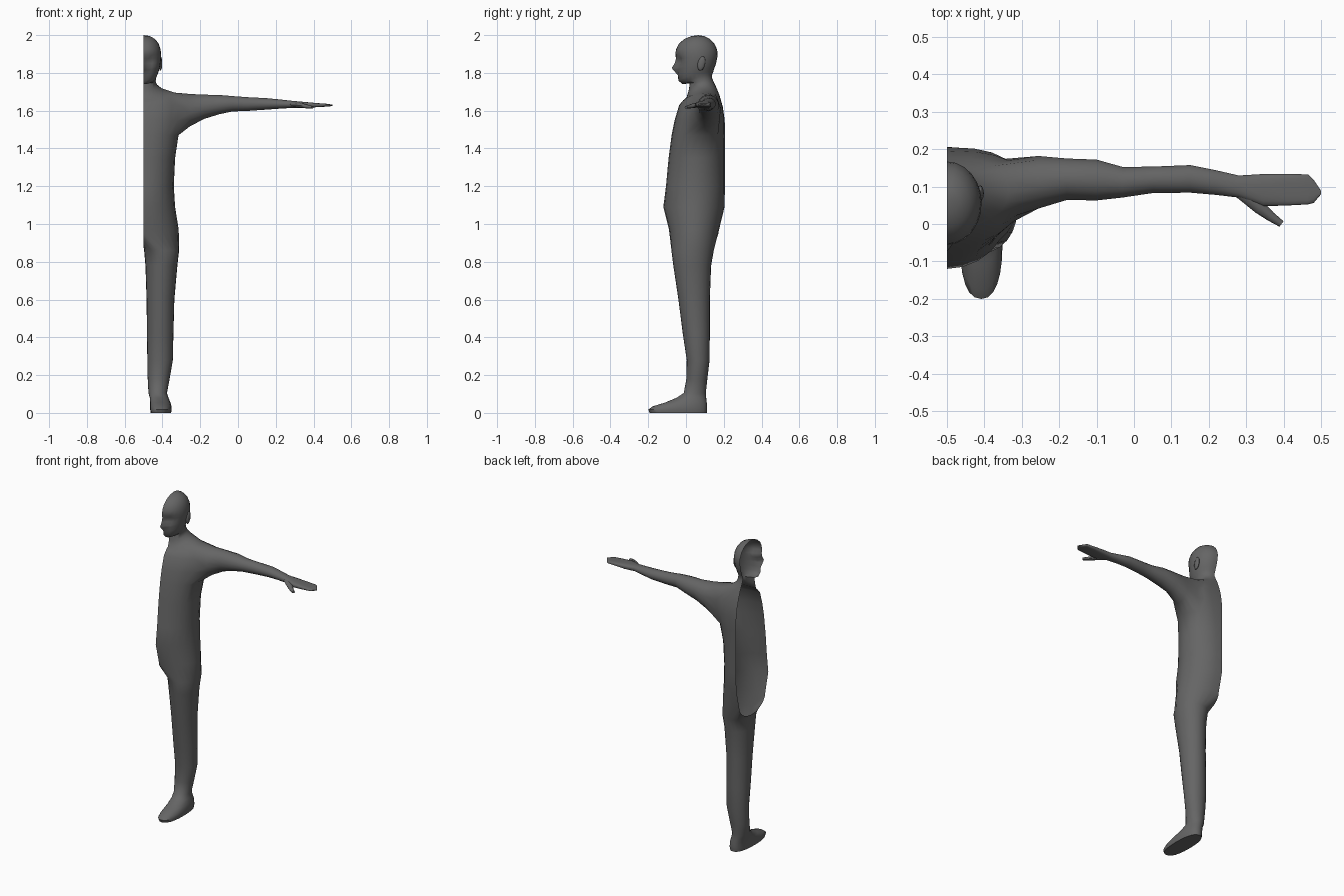
import bpy, bmesh, math
from mathutils import Vector, Matrix

CUT = -0.5          # open mirror plane of the half figure
N, INNER = 13, 11   # columns around the torso half, extra columns inside the leg

grey = bpy.data.materials.new("dark_grey")
grey.diffuse_color = (.13, .13, .13, 1)


def oval(a, n=2.0):
    """Unit superellipse point at angle a."""
    c, s = math.cos(a), math.sin(a)
    return (math.copysign(abs(c) ** (2 / n), c), math.copysign(abs(s) ** (2 / n), s))


def skin(bm, r1, r2, closed):
    n = len(r1)
    for i in range(n if closed else n - 1):
        j = (i + 1) % n
        bm.faces.new((r1[i], r1[j], r2[j], r2[i]))


def finish(bm, name, angle=50):
    bmesh.ops.recalc_face_normals(bm, faces=bm.faces)
    me = bpy.data.meshes.new(name)
    bm.to_mesh(me)
    bm.free()
    me.materials.append(grey)
    ob = bpy.data.objects.new(name, me)
    bpy.context.collection.objects.link(ob)
    bpy.ops.object.select_all(action='DESELECT')
    ob.select_set(True)
    bpy.context.view_layer.objects.active = ob
    bpy.ops.object.shade_smooth_by_angle(angle=math.radians(angle))
    return ob


bm = bmesh.new()

# Torso, neck and head: half rings (z front, z side, z back, y front, y back, x side)
rings = [
    (.97, .97, .97, -.09, .175, -.314), (1.09, 1.09, 1.09, -.12, .204, -.333),
    (1.2, 1.2, 1.2, -.106, .206, -.34), (1.35, 1.35, 1.35, -.092, .206, -.333),
    (1.47, 1.47, 1.47, -.076, .206, -.315), (1.55, 1.55, 1.55, -.06, .205, -.295),
    (1.63, 1.63, 1.62, -.036, .195, -.29), (1.655, 1.695, 1.68, -.015, .178, -.335),
    (1.67, 1.712, 1.72, .003, .162, -.4), (1.71, 1.735, 1.745, .015, .15, -.428),
    (1.745, 1.755, 1.77, .02, .139, -.436), (1.74, 1.775, 1.79, -.02, .138, -.433),
    (1.76, 1.795, 1.805, -.04, .144, -.425), (1.79, 1.815, 1.825, -.044, .15, -.418),
    (1.815, 1.835, 1.84, -.046, .156, -.413), (1.827, 1.847, 1.855, -.047, .16, -.411),
    (1.85, 1.86, 1.87, -.048, .163, -.409), (1.875, 1.88, 1.885, -.05, .166, -.407),
    (1.895, 1.9, 1.905, -.056, .167, -.407), (1.925, 1.925, 1.925, -.053, .164, -.41),
    (1.955, 1.955, 1.955, -.037, .15, -.42), (1.98, 1.98, 1.98, -.008, .126, -.44),
    (1.995, 1.995, 1.995, .03, .095, -.467)]
nose = {14: .022, 15: .028, 16: .012, 17: .003}   # push of the centre column
eyes = {16: .010, 17: .012}                        # socket depth
back = {4: 2.3, 5: 2.6, 6: 2.8, 7: 2.6, 8: 2.2}    # squarer shoulder blades
grid = []
for r, (zf, zs, zb, yf, yb, xo) in enumerate(rings):
    row = []
    for c in range(N):
        n = back.get(r, 2) if c > N // 2 else 2
        x, s = oval(math.radians(-90 + 180 * c / (N - 1)), n)
        y = (yf + yb) / 2 + s * (yb - yf) / 2
        z = zs + (zb - zf) / 2 * s + ((zb + zf) / 2 - zs) * s * s
        if c == 0:
            y -= nose.get(r, 0)
        if c in (1, 2):
            y += eyes.get(r, 0)
        row.append(bm.verts.new((CUT + abs(x) * (xo - CUT), y, z)))
    grid.append(row)

# Skin the rows, leaving an armhole
R0, R1, C0, C1 = 4, 7, 4, 9
for r in range(len(grid) - 1):
    for c in range(N - 1):
        if R0 <= r < R1 and C0 <= c < C1:
            continue
        bm.faces.new((grid[r][c], grid[r][c + 1], grid[r + 1][c + 1], grid[r + 1][c]))
crown = bm.verts.new((CUT, .065, 2.0))
for c in range(N - 1):
    bm.faces.new((grid[-1][c], grid[-1][c + 1], crown))

# Arm and mitten hand: (x, y front, y back, z bottom, z top, squareness)
arm = [
    (-.255, .04, .183, 1.515, 1.69, 2), (-.18, .063, .176, 1.555, 1.686, 2),
    (-.1, .062, .173, 1.58, 1.684, 2), (-.03, .07, .153, 1.595, 1.678, 2),
    (.05, .082, .154, 1.598, 1.672, 2), (.15, .083, .158, 1.605, 1.667, 2),
    (.22, .077, .144, 1.61, 1.66, 2), (.28, .07, .13, 1.614, 1.653, 2.3),
    (.345, .047, .134, 1.613, 1.647, 3), (.41, .049, .134, 1.618, 1.641, 3.5),
    (.465, .052, .133, 1.621, 1.637, 3.5), (.48, .056, .118, 1.622, 1.635, 3),
    (.5, .08, .088, 1.625, 1.632, 2)]
hole = ([grid[R0][c] for c in range(C0, C1)] + [grid[r][C1] for r in range(R0, R1)]
        + [grid[R1][c] for c in range(C1, C0, -1)] + [grid[r][C0] for r in range(R1, R0, -1)])
prev = hole
for x, yf, yb, z0, z1, n in arm:
    cur = []
    for k in range(len(hole)):
        u, v = oval(math.radians(-146.25 + 22.5 * k), n)
        cur.append(bm.verts.new((x, (yf + yb) / 2 + u * (yb - yf) / 2,
                                 (z0 + z1) / 2 + v * (z1 - z0) / 2)))
    skin(bm, prev, cur, True)
    prev = cur
bm.faces.new(prev)

# Leg and foot: (z, y front, y back, x inner, x outer, squareness)
leg = [
    (.86, -.077, .147, -.497, -.312, 2), (.78, -.067, .133, -.49, -.321, 2),
    (.6, -.04, .126, -.484, -.337, 2), (.42, -.017, .126, -.482, -.342, 2),
    (.28, .004, .125, -.48, -.345, 2), (.18, .002, .113, -.478, -.362, 2),
    (.105, -.012, .105, -.474, -.376, 2), (.08, -.05, .107, -.467, -.368, 2.1),
    (.055, -.11, .11, -.465, -.358, 2.3), (.035, -.175, .112, -.465, -.352, 2.3),
    (.018, -.2, .112, -.465, -.351, 2.4), (0, -.192, .11, -.462, -.354, 2.4)]
crotch = []
for k in range(1, INNER + 1):
    t = math.pi * k / (INNER + 1)
    crotch.append(bm.verts.new((CUT, .0425 + .1325 * math.cos(t), .97 - .09 * math.sin(t))))
prev = grid[0] + crotch
for z, yf, yb, xi, xo, n in leg:
    cur = []
    for k in range(N + INNER):
        u, v = oval(math.radians(-90 + 15 * k), n)
        cur.append(bm.verts.new(((xi + xo) / 2 + u * (xo - xi) / 2,
                                 (yf + yb) / 2 + v * (yb - yf) / 2, z)))
    skin(bm, prev, cur, True)
    prev = cur
bm.faces.new(prev)
finish(bm, "half_body")

# Thumb: tapered tube leaving the wrist
bm = bmesh.new()
prev = None
for x, y, z, w, h in [(.285, .088, 1.632, .02, .014), (.335, .045, 1.628, .018, .013),
                      (.365, .02, 1.622, .013, .010), (.394, 0, 1.618, .009, .007)]:
    side = Vector((.6, .8, 0))
    cur = []
    for k in range(8):
        u, v = oval(math.radians(45 * k), 2.3)
        cur.append(bm.verts.new(Vector((x, y, z)) + side * u * w + Vector((0, 0, v * h))))
    if prev:
        skin(bm, prev, cur, True)
    prev = cur
bm.faces.new(prev)
finish(bm, "thumb")

# Ear: flattened shell leaning on the side of the head
bm = bmesh.new()
bmesh.ops.create_uvsphere(bm, u_segments=12, v_segments=8, radius=1)
bmesh.ops.transform(bm, verts=bm.verts, matrix=Matrix.Translation((-.411, .082, 1.85))
                    @ Matrix.Rotation(math.radians(-12), 4, 'X')
                    @ Matrix.Diagonal((.010, .02, .039, 1)))
finish(bm, "ear")
